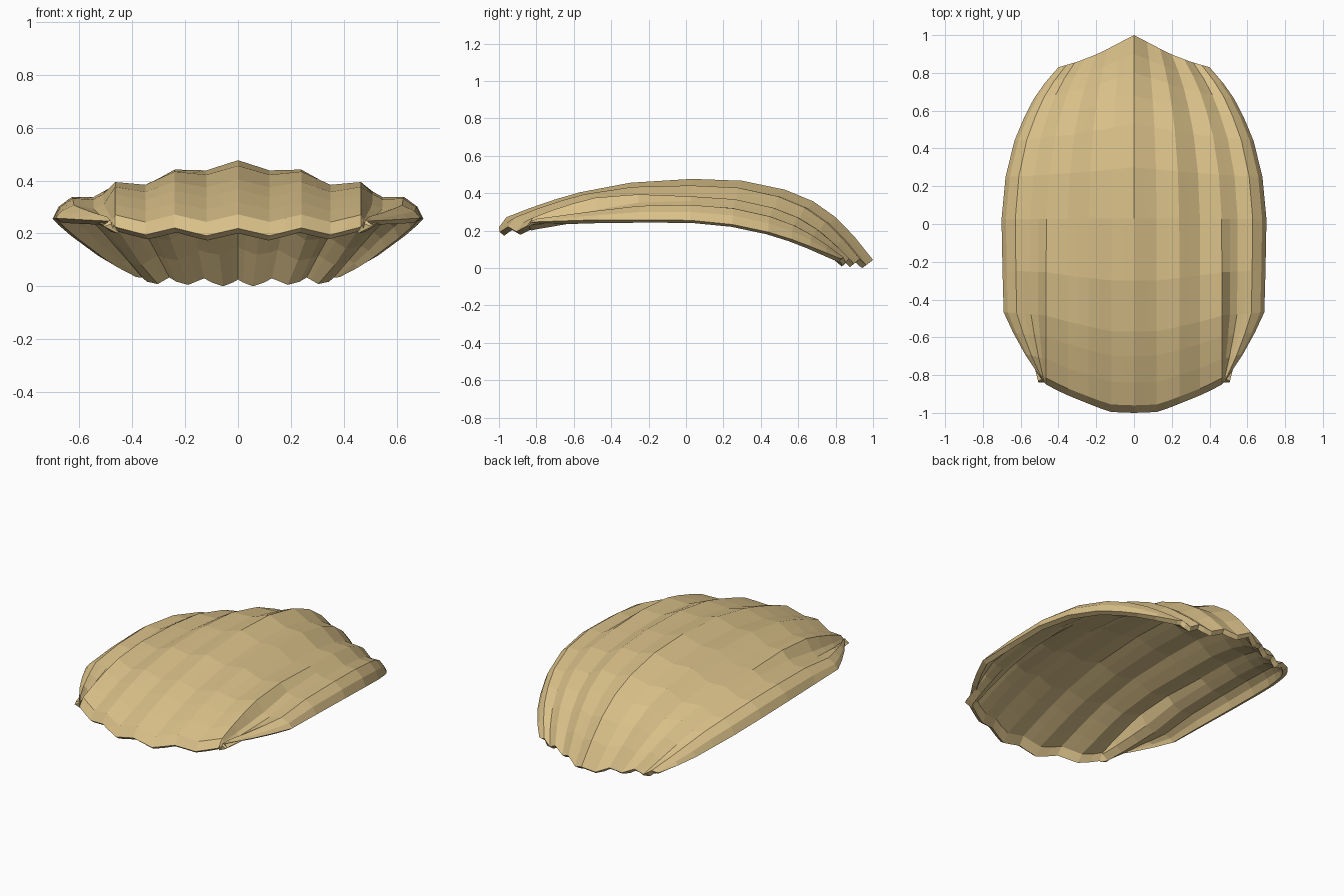
import bpy, math

if "Cube" in bpy.data.objects:
    bpy.data.objects.remove(bpy.data.objects["Cube"])


def lerp(table, x):
    """Piecewise linear lookup in a list of (x, value) points."""
    for (a, va), (b, vb) in zip(table, table[1:]):
        if x <= b:
            return va + (vb - va) * max(0.0, (x - a) / (b - a))
    return table[-1][1]


# Profiles along the shell: t runs from front rim (-1) to back tip (1)
CREST = [(-1, .197), (-.96, .25), (-.84, .297), (-.7, .345), (-.5, .403), (-.25, .442),
         (.03, .455), (.3, .445), (.53, .397), (.68, .335), (.8, .25), (.9, .147), (1, .022)]
RIM = [(-1, .238), (-.96, .24), (-.6, .25), (0, .25), (.36, .22), (.6, .17), (.75, .125), (1, .042)]
WIDTH = [(-1, .49), (-.78, .61), (-.57, .69), (0, .703), (.24, .69), (.48, .65),
         (.66, .59), (.8, .53), (.92, .46), (1, .40)]
# Outlines of the two ends, by widest-section x
FRONT = [(0, 1), (.13, .995), (.27, .94), (.38, .895), (.465, .85), (.703, .82)]
BACK = [(0, 1), (.32, .905), (.52, .86), (.703, .83)]
# Arch of the cross-section and rib ridges (1) and valleys (-1)
ARCH = [(0, 1), (.12, .95), (.24, .83), (.35, .67), (.465, .55), (.55, .46), (.63, .33), (.68, .2), (.703, 0)]
RIBS = [(0, 1), (.12, -1), (.24, 1), (.35, -1), (.465, 1), (.55, -1), (.63, 1), (.703, 0)]

HALF = [0, .06, .12, .18, .24, .295, .35, .41, .465, .51, .55, .59, .63, .68, .703]
COLS = [-x for x in HALF[:0:-1]] + HALF
ROWS = [-1, -.96, -.84, -.7, -.57, -.3, .03, .3, .53, .68, .8, .9, 1]
FOLD = .465   # rib where the front side flaps fold down


def shell_point(c, t):
    a, w = abs(c), lerp(WIDTH, t)
    inner = FOLD * (1 if t < 0 else w / .703)
    if a <= FOLD:
        x = inner * a / FOLD
    else:
        x = inner + (w - inner) * (a - FOLD) / (.703 - FOLD)
    y = t * lerp(FRONT if t < 0 else BACK, a)
    arch = lerp(ARCH, a)
    if a <= FOLD:       # flatter section toward the front
        arch **= lerp([(-1, .25), (-.57, .4), (0, 1)], t)
    else:               # flap drops away from the fold
        arch *= lerp([(-1, .6), (-.57, .8), (-.3, 1)], t)
    crest, rim = lerp(CREST, t), lerp(RIM, t)
    z = rim + (crest - rim) * arch + .014 * lerp(RIBS, a)
    return math.copysign(x, c), y, z


# Ribbed shell plate
n = len(COLS)
verts = [shell_point(c, t) for t in ROWS for c in COLS]
faces = [(r * n + i, r * n + i + 1, (r + 1) * n + i + 1, (r + 1) * n + i)
         for r in range(len(ROWS) - 1) for i in range(n - 1)]
mesh = bpy.data.meshes.new("ribbed_shell")
mesh.from_pydata(verts, [], faces)
shell = bpy.data.objects.new("ribbed_shell", mesh)
bpy.context.collection.objects.link(shell)

tan = bpy.data.materials.new("shell_tan")
tan.diffuse_color = (.70, .53, .25, 1)
tan.use_nodes = True
tan.node_tree.nodes["Principled BSDF"].inputs["Base Color"].default_value = tan.diffuse_color
mesh.materials.append(tan)

# Thickness, growing inward from the outer surface
solid = shell.modifiers.new("thickness", 'SOLIDIFY')
solid.thickness = .03
solid.offset = -1

# Rest the lowest point on the ground
bpy.context.view_layer.update()
evaluated = shell.evaluated_get(bpy.context.evaluated_depsgraph_get())
low = min(v.co.z for v in evaluated.data.vertices)
for v in mesh.vertices:
    v.co.z -= low
